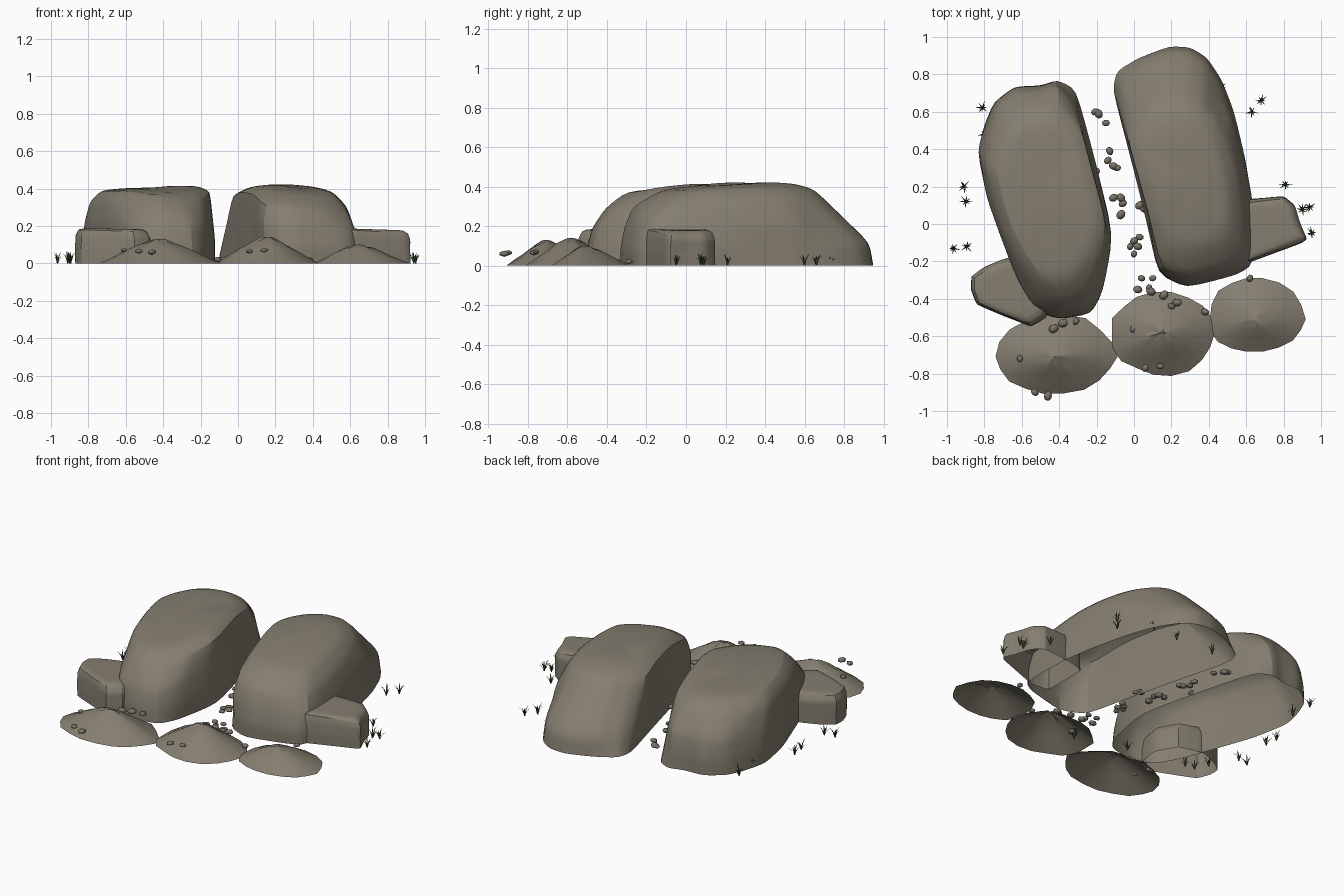
import bpy, bmesh, math, random
from mathutils import Vector, Matrix

if "Cube" in bpy.data.objects:
    bpy.data.objects.remove(bpy.data.objects["Cube"])

random.seed(7)


def material(name, col):
    m = bpy.data.materials.new(name)
    m.diffuse_color = (*col, 1)
    m.use_nodes = True
    m.node_tree.nodes["Principled BSDF"].inputs["Base Color"].default_value = m.diffuse_color
    return m


ROCK = material("warm grey rock", (0.235, 0.208, 0.162))
PEBBLE = material("pebble grey", (0.19, 0.17, 0.135))
GRASS = material("dark grass", (0.05, 0.072, 0.026))


def finish(bm, name, mat, normals=True, angle=None):
    if normals:
        bmesh.ops.recalc_face_normals(bm, faces=bm.faces)
    me = bpy.data.meshes.new(name)
    bm.to_mesh(me)
    bm.free()
    me.materials.append(mat)
    ob = bpy.data.objects.new(name, me)
    bpy.context.collection.objects.link(ob)
    if angle:
        bpy.ops.object.select_all(action='DESELECT')
        bpy.context.view_layer.objects.active = ob
        ob.select_set(True)
        bpy.ops.object.shade_smooth_by_angle(angle=math.radians(angle))
    return ob


def boulder(name, base, shoulder, levels, crown, straight=None, sharp=(), hard=0.35, jitter=0.008):
    """Loft a hollow rock from a ground outline to a shoulder outline, closed by a crown.
    straight: point index -> height fraction where a straight slope begins.
    sharp: shoulder points joined by a hard ridge."""
    straight = straight or {}
    bm = bmesh.new()
    rings = []
    for t, w0 in levels:
        ring = []
        for i, ((x, y), (sx, sy, sz)) in enumerate(zip(base, shoulder)):
            j = 0 if t == 0 or i in straight else jitter
            w = w0
            if i in straight:
                w = max(0, (t - straight[i]) / (1 - straight[i]))
            ring.append(bm.verts.new((x + (sx - x) * w + random.uniform(-j, j),
                                      y + (sy - y) * w + random.uniform(-j, j), sz * t)))
        rings.append(ring)
    ridge = {rings[-1][i] for i in sharp}
    c = sum((Vector(p) for p in shoulder), Vector()) / len(shoulder)
    for s, z in crown:
        rings.append([bm.verts.new((c.x + (p[0] - c.x) * s, c.y + (p[1] - c.y) * s,
                                    z + (p[2] - c.z) * s * 0.5)) for p in shoulder])
    n = len(base)
    for a, b in zip(rings, rings[1:]):
        for i in range(n):
            k = (i + 1) % n
            bm.faces.new((a[i], a[k], b[k], b[i]))
    bm.faces.new(rings[-1])
    crease = bm.edges.layers.float.new("crease_edge")
    for e in bm.edges:
        e[crease] = 0.75 if all(v in ridge for v in e.verts) else hard
    ob = finish(bm, name, ROCK, angle=40)
    sub = ob.modifiers.new("soften", 'SUBSURF')
    sub.levels = sub.render_levels = 2


LEVELS = [(0, 0), (0.3, 0.02), (0.65, 0.25), (1, 1)]

# two large boulders, with flat upright faces along the gap
boulder("left_boulder",
        [(-.31, .72), (-.41, .77), (-.50, .74), (-.64, .735), (-.75, .65), (-.80, .53),
         (-.835, .39), (-.79, .15), (-.70, -.1), (-.62, -.32), (-.54, -.46), (-.40, -.51),
         (-.23, -.48), (-.17, -.37), (-.11, -.06), (-.21, .35)],
        [(-.29, .54, .345), (-.41, .62, .35), (-.50, .63, .35), (-.60, .61, .345), (-.69, .55, .34),
         (-.76, .43, .335), (-.795, .3, .33), (-.76, .12, .33), (-.69, -.08, .33), (-.60, -.25, .32),
         (-.51, -.38, .29), (-.40, -.42, .29), (-.27, -.36, .30), (-.19, -.22, .35),
         (-.14, -.02, .39), (-.23, .31, .39)],
        LEVELS, [(0.8, 0.393), (0.4, 0.403)], {0: 0, 14: .3, 15: 0}, (14, 15, 0))
boulder("right_boulder",
        [(.13, -.27), (.065, .02), (-.02, .36), (-.115, .72), (-.09, .82), (.03, .89),
         (.19, .95), (.30, .945), (.39, .89), (.47, .77), (.535, .60), (.595, .35),
         (.635, .1), (.635, -.22), (.55, -.27), (.28, -.34)],
        [(.145, -.23, .31), (.085, .02, .37), (.02, .26, .385), (-.035, .45, .36), (.01, .53, .37),
         (.08, .60, .38), (.18, .65, .385), (.28, .65, .385), (.36, .63, .37), (.44, .56, .355),
         (.50, .45, .345), (.55, .28, .33), (.585, .08, .305), (.585, -.13, .28), (.47, -.23, .28),
         (.29, -.27, .30)],
        LEVELS, [(0.74, 0.399), (0.4, 0.415)],
        {1: 0, 2: 0, 3: 0, 4: .1, 5: .25, 6: .25, 7: .25, 8: .25, 9: .2}, (0, 1, 2, 3))


# two small side blocks with steep sides and flat tops
def side_block(name, outline, height, tilt):
    cx = sum(p[0] for p in outline) / len(outline)
    cy = sum(p[1] for p in outline) / len(outline)
    top = [(cx + (x - cx) * .9, cy + (y - cy) * .9, height + tilt * (x - cx)) for x, y in outline]
    boulder(name, outline, top, [(0, 0), (0.4, 0), (0.8, 0.1), (1, 0.9)],
            [(0.85, height + 0.01)], hard=.5, jitter=0.003)


side_block("left_block", [(-.87, -.28), (-.80, -.23), (-.68, -.18), (-.52, -.22), (-.45, -.35),
                          (-.47, -.50), (-.55, -.55), (-.70, -.49), (-.84, -.43), (-.87, -.35)], .175, -.03)
side_block("right_block", [(.48, .10), (.60, .13), (.80, .15), (.86, .10), (.89, .0), (.925, -.08),
                           (.90, -.10), (.75, -.155), (.60, -.21), (.48, -.20)], .172, -.06)


# three low scree mounds, open underneath
def mound(name, peak, xr, yr, height, segs=18):
    bm = bmesh.new()
    wob = [random.uniform(0.96, 1.04) for _ in range(segs)]
    rings = []
    for f, h in ((1, 0), (.78, .25), (.55, .52), (.32, .78), (.12, .95)):
        ring = []
        for i in range(segs):
            a = math.tau * i / segs
            c, s = math.cos(a), math.sin(a)
            rx = (xr[1] - peak[0]) if c > 0 else (peak[0] - xr[0])
            ry = (yr[1] - peak[1]) if s > 0 else (peak[1] - yr[0])
            z = height * h * (random.uniform(.93, 1.06) if h else 1)
            ring.append(bm.verts.new((peak[0] + rx * c * f * wob[i], peak[1] + ry * s * f * wob[i], z)))
        rings.append(ring)
    tip = bm.verts.new((*peak, height))
    for i in range(segs):
        k = (i + 1) % segs
        for a, b in zip(rings, rings[1:]):
            bm.faces.new((a[i], a[k], b[k], b[i]))
        bm.faces.new((rings[-1][i], rings[-1][k], tip))
    finish(bm, name, ROCK, normals=False, angle=50)


mound("left_mound", (-.43, -.71), (-.74, -.10), (-.915, -.48), .13)
mound("middle_mound", (.15, -.58), (-.125, .43), (-.81, -.36), .14)
mound("right_mound", (.64, -.51), (.40, .915), (-.69, -.28), .10)

# pebbles in the gap and on the mounds
PEBBLES = [(-.21, .60, .02), (-.19, .59, .02), (-.15, .54, .02), (-.13, .39, .02), (-.14, .34, .02),
           (-.11, .31, .02), (-.09, .30, .02), (-.20, .28, .02), (-.11, .14, .02), (-.07, .14, .02),
           (-.06, .11, .02), (-.07, .05, .02), (.03, .10, .02), (.05, .08, .02), (.03, -.07, .02),
           (0, -.09, .02), (-.02, -.12, .02), (.02, -.12, .02), (0, -.16, .02), (.04, -.29, .015),
           (.10, -.29, .015), (.08, -.34, .02), (.09, -.36, .02), (.02, -.35, .015), (.16, -.38, .03),
           (.20, -.44, .06), (.23, -.42, .05), (0, -.56, .06), (.06, -.77, .065), (.14, -.76, .07),
           (-.31, -.52, .06), (-.38, -.53, .06), (-.43, -.56, .065), (-.53, -.90, .065),
           (-.46, -.92, .06), (-.61, -.72, .07), (.38, -.47, .02), (.62, -.29, .02)]
bm = bmesh.new()
for x, y, z in PEBBLES:
    r = random.uniform(.019, .028)
    m = (Matrix.Translation((x, y, z)) @ Matrix.Rotation(random.uniform(0, 3), 4, 'Z')
         @ Matrix.Diagonal((r * 1.1, r * .9, r * .6, 1)))
    bmesh.ops.create_icosphere(bm, subdivisions=1, radius=1, matrix=m)
finish(bm, "pebbles", PEBBLE, angle=50)

# grass tufts: thin tapering blades leaning outward (some hidden under the rocks)
TUFTS = [(-.81, .62), (-.80, .48), (-.91, .20), (-.90, .12), (-.965, -.13), (-.895, -.12), (.46, .73),
         (.63, .60), (.68, .66), (.81, .21), (.90, .075), (.94, .09), (.95, -.05),
         (.285, .725), (.02, .73), (0, -.54), (-.32, -.44), (-.70, -.37), (-.80, -.28), (-.76, -.36)]
bm = bmesh.new()
for x, y in TUFTS:
    for i in range(8):
        a = math.tau * i / 8 + random.uniform(-.3, .3)
        out = Vector((math.cos(a), math.sin(a), 0))
        side = Vector((-out.y, out.x, 0)) * .004
        root = Vector((x, y, 0))
        h, reach = random.uniform(.04, .065), random.uniform(.022, .042)
        mid = root + out * reach * .4 + Vector((0, 0, h * .65))
        tip = root + out * reach + Vector((0, 0, h))
        p = [bm.verts.new(v) for v in (root - side, root + side, mid + side * .8, mid - side * .8, tip)]
        bm.faces.new(p[:4])
        bm.faces.new((p[3], p[2], p[4]))
finish(bm, "grass_tufts", GRASS, normals=False)
